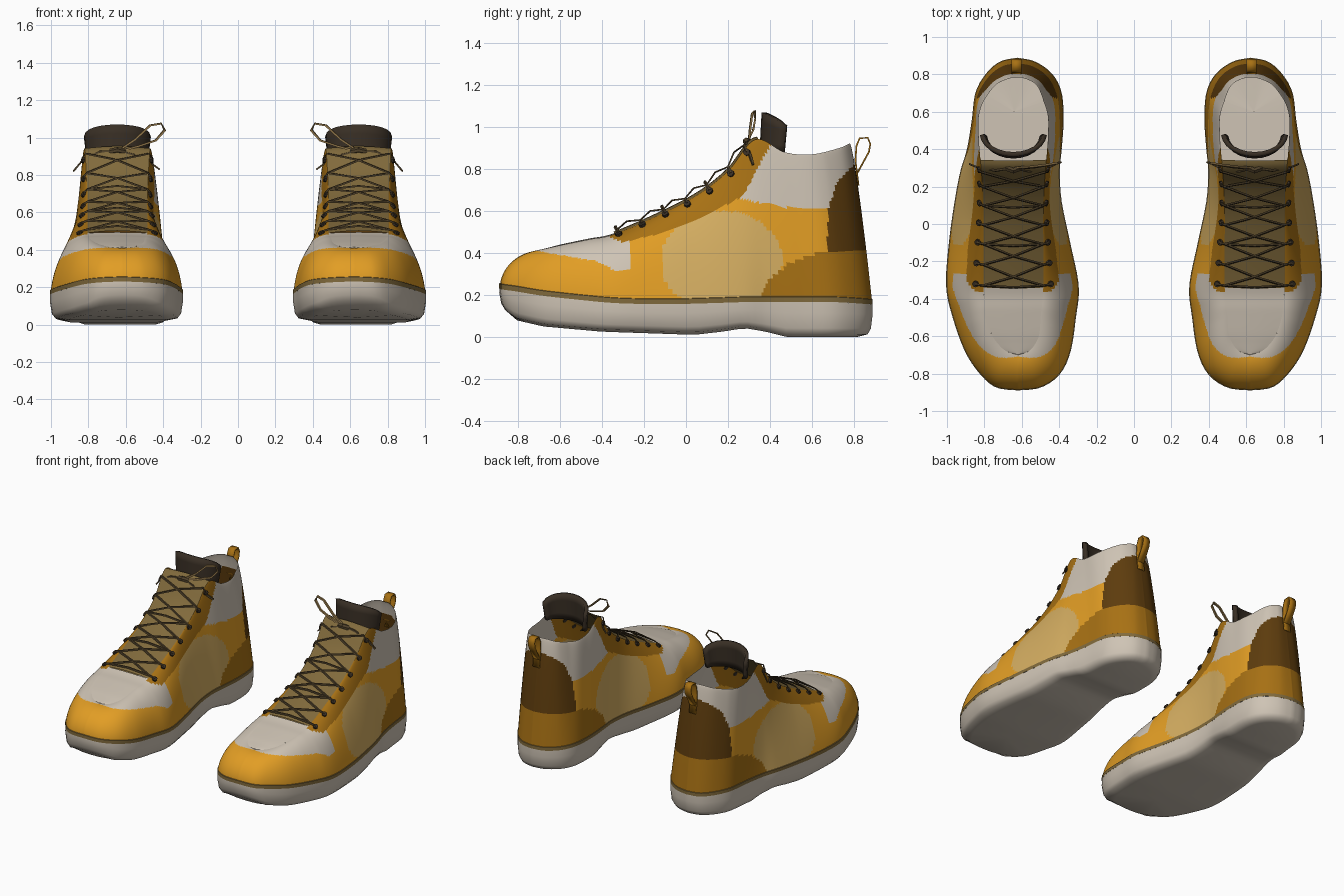
import bpy, bmesh, math
from mathutils import Vector

if "Cube" in bpy.data.objects:
    bpy.data.objects.remove(bpy.data.objects["Cube"])

COLOURS = {
    "orange": (.76, .34, .018), "light_tan": (.66, .42, .12), "ochre": (.39, .165, .007),
    "dark_brown": (.11, .045, .004), "beige": (.62, .55, .46), "olive_tan": (.22, .145, .045),
    "charcoal_brown": (.04, .028, .018), "lace_brown": (.075, .05, .022), "bow_tan": (.25, .16, .06)}
MATS = {}
for n, c in COLOURS.items():
    MATS[n] = bpy.data.materials.new(n)
    MATS[n].diffuse_color = (*c, 1)


def lerp_table(t, y):
    if y <= t[0][0]:
        return t[0][1]
    for (a, va), (b, vb) in zip(t, t[1:]):
        if y <= b:
            return va + (vb - va) * (y - a) / (b - a)
    return t[-1][1]


def finish(name, bm, rule, angle=40):
    """Colour faces by rule, mirror to make the pair, smooth."""
    bmesh.ops.remove_doubles(bm, verts=bm.verts, dist=.0004)
    bmesh.ops.recalc_face_normals(bm, faces=bm.faces)
    names = [rule] if isinstance(rule, str) else list(COLOURS)
    for f in bm.faces:
        f.material_index = 0 if isinstance(rule, str) else names.index(rule(f.calc_center_median()))
    me = bpy.data.meshes.new(name)
    bm.to_mesh(me)
    bm.free()
    for n in names:
        me.materials.append(MATS[n])
    ob = bpy.data.objects.new(name, me)
    bpy.context.collection.objects.link(ob)
    bpy.ops.object.select_all(action='DESELECT')
    ob.select_set(True)
    bpy.context.view_layer.objects.active = ob
    bpy.ops.object.shade_smooth_by_angle(angle=math.radians(angle))
    m = ob.modifiers.new("pair", 'MIRROR')
    m.use_mirror_merge = False
    return ob


def grid(bm, rows, closed=False):
    vs = [[bm.verts.new(p) for p in r] for r in rows]
    n = len(rows[0])
    for a, b in zip(vs, vs[1:]):
        for j in range(n if closed else n - 1):
            k = (j + 1) % n
            bm.faces.new((a[j], a[k], b[k], b[j]))
    return vs


def tube(bm, pts, w, h=None, sides=4):
    """Sweep a small polygon along a path."""
    h = h or w
    pts = [Vector(p) for p in pts]
    rows = []
    for i, p in enumerate(pts):
        t = (pts[min(i + 1, len(pts) - 1)] - pts[max(i - 1, 0)]).normalized()
        s = t.cross(Vector((.05, -.6, .8))).normalized()
        u = s.cross(t)
        rows.append([p + s * w * math.cos(a) + u * h * math.sin(a)
                     for a in (2 * math.pi * k / sides for k in range(sides))])
    vs = grid(bm, rows, True)
    bm.faces.new(vs[0])
    bm.faces.new(vs[-1])


# Stations toe to heel: base y, inner x, outer x, base z | top edge y, half width, z
ST = [(-.885, .62, .62, .255, -.70, .00, .41), (-.87, .50, .735, .25, -.68, .06, .415),
      (-.80, .40, .82, .24, -.64, .10, .425), (-.68, .343, .90, .22, -.58, .13, .44),
      (-.50, .315, .965, .20, -.46, .15, .465), (-.33, .30, 1.0, .185, -.34, .16, .49),
      (-.10, .345, .985, .18, -.12, .16, .585), (.12, .39, .955, .185, .06, .16, .68),
      (.28, .40, .925, .19, .20, .165, .79), (.40, .39, .89, .19, .33, .175, .94),
      (.55, .38, .865, .19, .47, .185, .88), (.70, .39, .845, .19, .60, .18, .87),
      (.80, .44, .79, .185, .73, .12, .90), (.865, .53, .715, .18, .775, .05, .92),
      (.885, .625, .625, .18, .78, .0, .92)]
LAST = len(ST) - 1


def station(u):
    i = min(int(u), LAST - 1)
    t = u - i
    p = [ST[max(0, min(LAST, i + k))] for k in (-1, 0, 1, 2)]
    return [.5 * (2 * b + (c - a) * t + (2 * a - 5 * b + 4 * c - d) * t * t + (3 * b - a - 3 * c + d) * t ** 3)
            for a, b, c, d in zip(*p)]


def rib(u, side, s):
    """Point on the upper: s=0 at the sole, s=1 at the top edge."""
    yb, xi, xo, zb, yt, hw, zt = station(u)
    base = Vector((xo if side > 0 else xi, yb, zb))
    cx = lerp_table([(-.7, .62), (-.5, .645), (.65, .645), (.78, .625)], yt)
    top = Vector((cx + side * hw, yt, zt))
    v = math.sin(s * math.pi / 2)
    k = lerp_table([(-.4, .12), (.0, .55), (.3, .75)], yt)
    h = (1 - k) * (1 - math.cos(s * math.pi / 2)) + k * v
    p = base.lerp(top, h)
    p.z = zb + (zt - zb) * v
    return p


N, M = 150, 54
LOOP = [(LAST * i / N, 1) for i in range(N + 1)] + [(LAST * i / N, -1) for i in range(N - 1, 0, -1)]

TOE = [(-.72, .412), (-.6, .39), (-.42, .36), (-.33, .31), (-.27, .32)]
STAY = [(-.36, .475), (-.3, .45), (-.1, .50), (.1, .58), (.22, .645), (.27, .67), (.40, .91)]
REAR = [(.35, .19), (.38, .25), (.42, .30), (.5, .355), (.6, .39), (.68, .41)]
HEEL = [(.67, .41), (.68, .62), (.72, .74), (.80, .82)]


def upper_colour(c):
    y, z = c.y, c.z
    if -.36 < y < .41 and z > lerp_table(STAY, y):
        return "ochre"
    if y < -.27 and z > lerp_table(TOE, y):
        return "beige"
    if y > .35 and z < lerp_table(REAR, y):
        return "ochre"
    if y > .67 and z < lerp_table(HEEL, y):
        return "dark_brown"
    if y > .25 and z > lerp_table([(.27, .655), (.45, .62), (.68, .61)], y):
        return "beige"
    if ((y - .17) / .29) ** 2 + ((z - .36) / .24) ** 2 < 1:
        return "light_tan"
    return "orange"


# Upper shell
bm = bmesh.new()
grid(bm, [[rib(u, sd, r / M) for u, sd in LOOP] for r in range(M + 1)], True)
finish("shoe_upper", bm, upper_colour, 60)


# Toe top and tongue panel bridge the two top edges
def bridge(name, u0, u1, colour, crown):
    bm = bmesh.new()
    rows = []
    for i in range(31):
        u = u0 + (u1 - u0) * i / 30
        a, b = rib(u, -1, 1), rib(u, 1, 1)
        rows.append([a.lerp(b, j / 8) + Vector((0, -.4, 1)) * crown * math.sin(math.pi * j / 8)
                     for j in range(9)])
    grid(bm, rows)
    finish(name, bm, colour, 60)


bridge("toe_top", 0, 5, "beige", .004)
bridge("tongue_panel", 5, 9.1, "olive_tan", .012)

# Sole: rings drawn towards a spine, with a thin foxing strip at the top
BOTTOM = [(-.89, .14), (-.81, .08), (-.68, .05), (-.4, .025), (.04, .01), (.17, .025),
          (.28, .042), (.38, .025), (.48, .0), (.9, .0)]


def sole_ring(frac, height, drop=0):
    ring = []
    for u, sd in LOOP[::3]:
        b = rib(u, sd, 0)
        p = b.lerp(Vector((.64, max(-.55, min(.6, b.y)), b.z)), frac)
        zl = lerp_table(BOTTOM, p.y)
        p.z = zl + (b.z - zl) * height - drop
        ring.append(p)
    return ring


bm = bmesh.new()
grid(bm, [sole_ring(1, 1), sole_ring(0, 1), sole_ring(-.012, 1)], True)
grid(bm, [sole_ring(-.012, 1, .024), sole_ring(-.014, .6), sole_ring(.015, .22),
          sole_ring(.07, .07), sole_ring(.24, 0), sole_ring(1, 0)], True)
finish("sole", bm, "beige", 50)
bm = bmesh.new()
grid(bm, [sole_ring(-.002, 1, -.002), sole_ring(-.014, 1), sole_ring(-.014, 1, .024)], True)
finish("foxing_strip", bm, "olive_tan")

# Tongue top: a curved, padded flap
bm = bmesh.new()
rows = []
for k in range(5):
    row = []
    for j in range(13):
        f = math.radians(-85 + 170 * j / 12)
        zt = .985 + .085 * max(0, math.cos(f)) ** .6
        row.append((.645 + (.165 + .015 * k / 4) * math.sin(f),
                    .475 - .125 * math.cos(f) + .01 * k / 4, .88 + (zt - .88) * k / 4))
    rows.append(row)
grid(bm, rows)
ob = finish("tongue_top", bm, "charcoal_brown")
sol = ob.modifiers.new("padding", 'SOLIDIFY')
sol.thickness = .025
sol.offset = -1

# Heel pull loop
bm = bmesh.new()
PULL = [(.818, .72), (.803, .84), (.808, .91), (.825, .95), (.868, .952), (.882, .92), (.875, .88), (.815, .77)]
grid(bm, [[(x, y, z) for y, z in PULL] for x in (.602, .655)])
ob = finish("heel_pull_loop", bm, "ochre", 60)
ob.modifiers.new("webbing", 'SOLIDIFY').thickness = .008

# Eyelets along both edges
EYES = [5.1, 5.6, 6.1, 6.65, 7.3, 8.05, 8.65]
bm = bmesh.new()
holes = {}
for i, u in enumerate(EYES):
    for sd in (-1, 1):
        p = rib(u, sd, .84)
        n = (rib(u + .05, sd, .84) - p).cross(rib(u, sd, .88) - p).normalized()
        if n.x * sd < 0:
            n = -n
        tube(bm, [p - n * .004, p + n * .012], .017, sides=8)
        holes[i, sd] = p + n * .012
finish("eyelets", bm, "charcoal_brown")

# Laces: crossing strands and short bars
bm = bmesh.new()


def strand(a, ua, b, ub, sd):
    lift = Vector((0, -.012, .022))
    pts = [a, rib(ua, sd, 1) + lift * .6]
    end = rib(ub, -sd, 1) + lift * .6
    pts += [pts[1].lerp(end, .5) + lift * .8, end, b]
    tube(bm, pts, .008, .004)


for i in range(len(EYES)):
    for sd in (-1, 1):
        if i + 1 < len(EYES):
            strand(holes[i, sd], EYES[i], holes[i + 1, -sd], EYES[i + 1], sd)
    if i in (0, 2, 4):
        strand(holes[i, 1], EYES[i], holes[i, -1], EYES[i], 1)
tube(bm, [(.645, .30, .93), (.74, .285, .925), (.83, .30, .88), (.88, .32, .82)], .008, .005)
tube(bm, [(.645, .30, .93), (.56, .28, .91), (.46, .30, .86), (.42, .32, .83)], .008, .005)
tube(bm, [(.605, .30, .925), (.645, .285, .935), (.685, .30, .925)], .018, .014, 6)
finish("laces", bm, "lace_brown")

# Bow loop standing up on the inner side
bm = bmesh.new()
tube(bm, [(.64, .30, .93), (.55, .305, .99), (.47, .315, 1.065), (.41, .325, 1.075),
          (.392, .33, 1.04), (.44, .32, .985), (.53, .305, .955), (.64, .295, .925)], .009, .005)
finish("bow_loop", bm, "bow_tan")

for m in bpy.data.materials:
    if m.users and not m.is_grease_pencil:
        m.use_nodes = True
        m.node_tree.nodes["Principled BSDF"].inputs["Base Color"].default_value = m.diffuse_color
